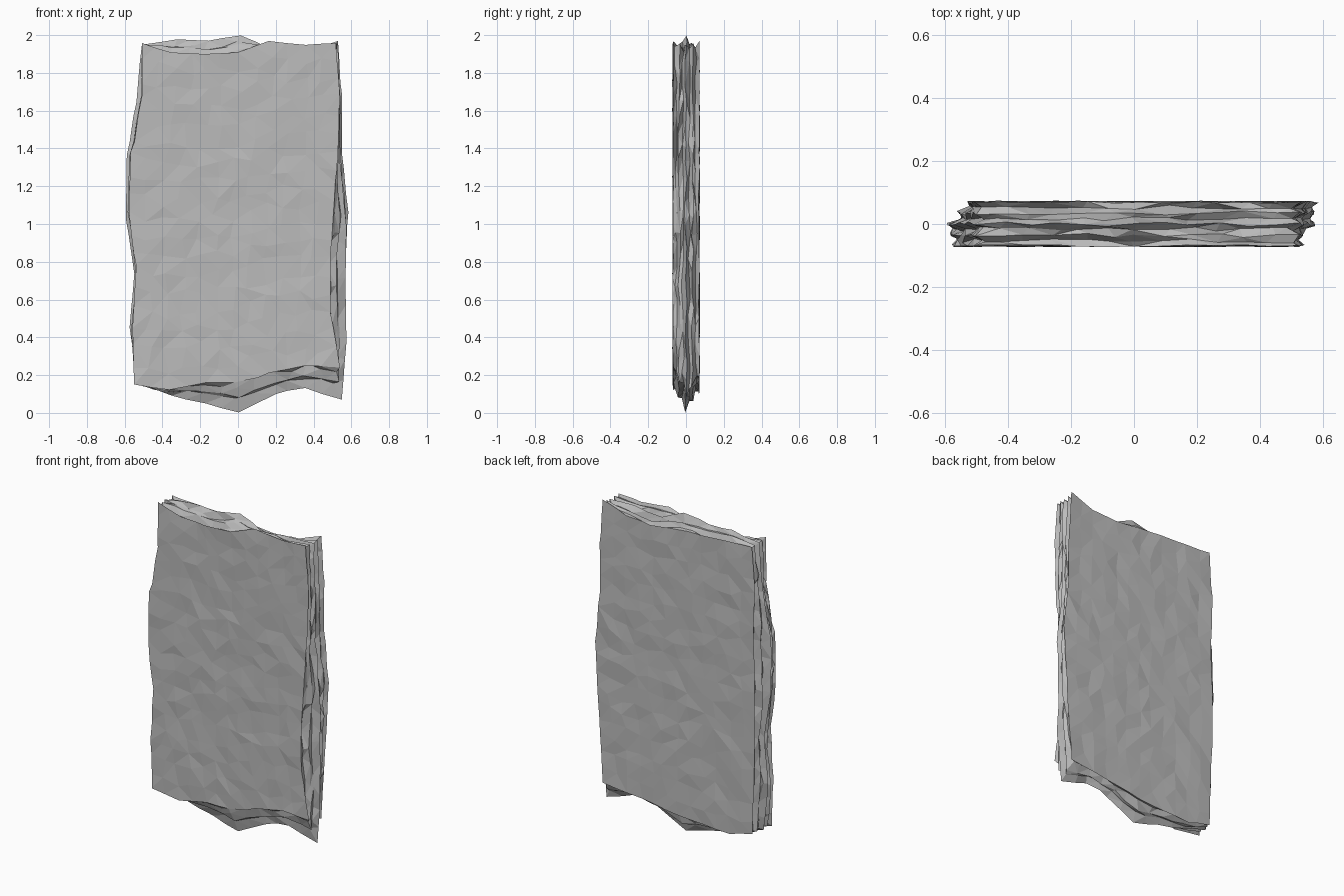
import bpy, bmesh, random

random.seed(4)
if "Cube" in bpy.data.objects:
    bpy.data.objects.remove(bpy.data.objects["Cube"])

NX, NZ = 12, 18
LAYERS = (-.069, -.053, -.036, -.016, 0, .017, .035, .053, .07)
NY = len(LAYERS) - 1

# Edge outlines of the front, middle and back layers, evenly sampled
LEFT = ((-.55, -.56, -.54, -.58, -.57, -.51, -.51),
        (-.54, -.575, -.55, -.595, -.59, -.54, -.51),
        (-.51, -.52, -.53, -.53, -.52, -.53, -.51))
RIGHT = ((.54, .49, .49, .51, .53, .54, .52),
         (.55, .575, .57, .575, .54, .54, .53),
         (.53, .55, .57, .585, .55, .55, .53))
BOTTOM = ((.15, .12, .16, .16, .21, .25, .24),
          (.15, .09, .05, 0, .10, .13, .07),
          (.14, .10, .11, .12, .15, .17, .19))
TOP = ((1.96, 1.91, 1.9, 1.91, 1.97, 1.95, 1.96),
       (1.95, 1.98, 1.97, 2, 1.93, 1.95, 1.95),
       (1.95, 1.94, 1.93, 1.92, 1.9, 1.91, 1.97))


def sample(values, t):
    """Linear lookup along an evenly spaced profile."""
    f = t * (len(values) - 1)
    i = min(int(f), len(values) - 2)
    return values[i] + (values[i + 1] - values[i]) * (f - i)


def edge(profiles, along, depth):
    return sample([sample(p, along) for p in profiles], depth)


def position(i, j, k):
    u, d, w = i / NX, j / NY, k / NZ
    x0, x1 = edge(LEFT, w, d), edge(RIGHT, w, d)
    z0, z1 = edge(BOTTOM, u, d), edge(TOP, u, d)
    # Alternate layers are recessed to give split, layered edges
    cut = random.uniform(.01, .045) if j % 2 else random.uniform(0, .012)
    if j in (0, NY // 2, NY):
        cut *= .2
    if i == 0:
        x0 += cut
    if i == NX:
        x1 -= cut
    if k == 0:
        z0 += cut
    if k == NZ:
        z1 -= cut
    inner_x, inner_z = 0 < i < NX, 0 < k < NZ
    x = x0 + (x1 - x0) * u + inner_x * random.uniform(-.02, .02)
    z = z0 + (z1 - z0) * w + inner_z * random.uniform(-.025, .025)
    # Faces undulate gently, edge layers wander a little more
    wobble = .004 if j in (0, NY) else .007
    return x, LAYERS[j] + random.uniform(-wobble, wobble), z


bm = bmesh.new()
points = {}


def vert(i, j, k):
    if (i, j, k) not in points:
        points[i, j, k] = bm.verts.new(position(i, j, k))
    return points[i, j, k]


def side(na, nb, place):
    """Grid of quads over one side of the slab."""
    for a in range(na):
        for b in range(nb):
            bm.faces.new([vert(*place(a + p, b + q))
                          for p, q in ((0, 0), (1, 0), (1, 1), (0, 1))])


for end in (0, 1):
    side(NX, NZ, lambda a, b: (a, end * NY, b))
    side(NY, NZ, lambda a, b: (end * NX, a, b))
    side(NX, NY, lambda a, b: (a, b, end * NZ))

bmesh.ops.recalc_face_normals(bm, faces=bm.faces)
bmesh.ops.triangulate(bm, faces=bm.faces)

mesh = bpy.data.meshes.new("stone_slab")
bm.to_mesh(mesh)
bm.free()
slab = bpy.data.objects.new("stone_slab", mesh)
bpy.context.collection.objects.link(slab)

# Plain grey stone
stone = bpy.data.materials.new("grey_stone")
stone.use_nodes = True
colour = (.5, .5, .5, 1)
stone.diffuse_color = colour
stone.node_tree.nodes["Principled BSDF"].inputs["Base Color"].default_value = colour
mesh.materials.append(stone)
